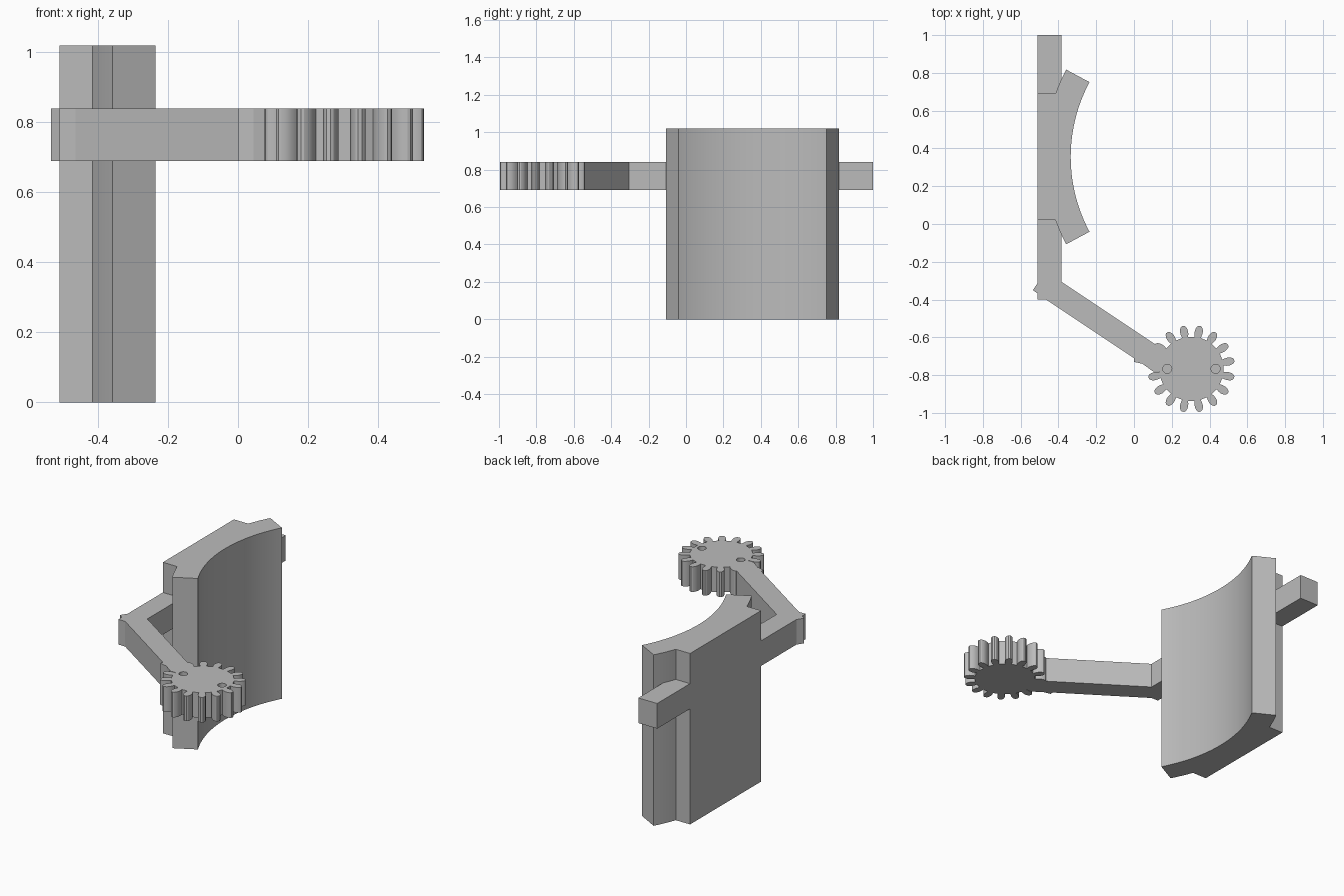
import bpy, bmesh
from math import radians, sin, cos, asin, sqrt, pi

if "Cube" in bpy.data.objects:
    bpy.data.objects.remove(bpy.data.objects["Cube"])

grey = bpy.data.materials.new("plain grey")
grey.use_nodes = True
GREY = (0.5, 0.5, 0.5, 1)
grey.diffuse_color = GREY
grey.node_tree.nodes["Principled BSDF"].inputs["Base Color"].default_value = GREY


def extrude(name, outline, low, high):
    """Prism with the given plan outline between two heights."""
    bm = bmesh.new()
    face = bm.faces.new([bm.verts.new((x, y, low)) for x, y in outline])
    top = bmesh.ops.extrude_face_region(bm, geom=[face])["geom"]
    verts = [v for v in top if isinstance(v, bmesh.types.BMVert)]
    bmesh.ops.translate(bm, verts=verts, vec=(0, 0, high - low))
    bmesh.ops.recalc_face_normals(bm, faces=bm.faces)
    mesh = bpy.data.meshes.new(name)
    bm.to_mesh(mesh)
    bm.free()
    mesh.materials.append(grey)
    obj = bpy.data.objects.new(name, mesh)
    bpy.context.collection.objects.link(obj)
    return obj


def smooth(obj):
    bpy.ops.object.select_all(action='DESELECT')
    obj.select_set(True)
    bpy.context.view_layer.objects.active = obj
    bpy.ops.object.shade_smooth_by_angle(angle=radians(25))


def arc(cx, cy, r, start, end, steps):
    return [(cx + r * cos(start + (end - start) * i / steps),
             cy + r * sin(start + (end - start) * i / steps)) for i in range(steps + 1)]


BACK, LOW, HIGH = -0.51, 0.69, 0.84

# Curved pad: concave inner arc, short outer arcs and a flat raised back
CX, CY, INNER, OUTER = 0.503, 0.355, 0.838, 0.978
spread = radians(28.2)
notch = asin(0.335 / OUTER)
pad = arc(CX, CY, INNER, pi - spread, pi + spread, 40)
pad += arc(CX, CY, OUTER, pi + spread, pi + notch, 4)
pad += [(BACK, CY - 0.335), (BACK, CY + 0.335)]
pad += arc(CX, CY, OUTER, pi - notch, pi - spread, 4)
smooth(extrude("curved_pad", pad, 0, 1.02))

# Stub bar on the far side of the pad
extrude("rear_bar", [(BACK, 0.69), (-0.385, 0.69), (-0.385, 1), (BACK, 1)], LOW, HIGH)

# Bent arm from the pad to the gear
extrude("bent_arm", [
    (BACK, 0.02), (-0.385, 0.02), (-0.385, -0.305), (0.11, -0.635), (0.165, -0.675),
    (0.145, -0.74), (0.14, -0.78), (0.10, -0.78), (0.045, -0.74), (0, -0.73),
    (0, -0.71), (-0.465, -0.4), (BACK, -0.4), (BACK, -0.368), (-0.535, -0.35),
    (BACK, -0.312)], LOW, HIGH)

# Gear with leaf-shaped teeth, described as (radius, half width) pairs
GX, GY, TEETH = 0.304, -0.767, 16
side = [(0.17, 0.016), (0.185, 0.02), (0.2, 0.0215), (0.215, 0.019), (0.226, 0.013), (0.231, 0.006)]
tooth = [(r, -w) for r, w in side] + [(r, w) for r, w in reversed(side)]
outline = []
for i in range(TEETH):
    a = 2 * pi * (i + 0.5) / TEETH
    outline += [(GX + r * cos(a) - w * sin(a), GY + r * sin(a) + w * cos(a)) for r, w in tooth]
gear = extrude("gear", outline, LOW, HIGH)

# Two blind pin holes in the top of the gear
for dx in (-0.128, 0.128):
    cutter = extrude("hole_cutter", arc(GX + dx, GY, 0.024, 0, 2 * pi * 23 / 24, 23), HIGH - 0.1, HIGH + 0.1)
    cutter.hide_render = True
    bpy.context.view_layer.objects.active = gear
    mod = gear.modifiers.new("hole", 'BOOLEAN')
    mod.operation, mod.object, mod.solver = 'DIFFERENCE', cutter, 'EXACT'
    bpy.ops.object.modifier_apply(modifier=mod.name)
    bpy.data.objects.remove(cutter)
smooth(gear)
